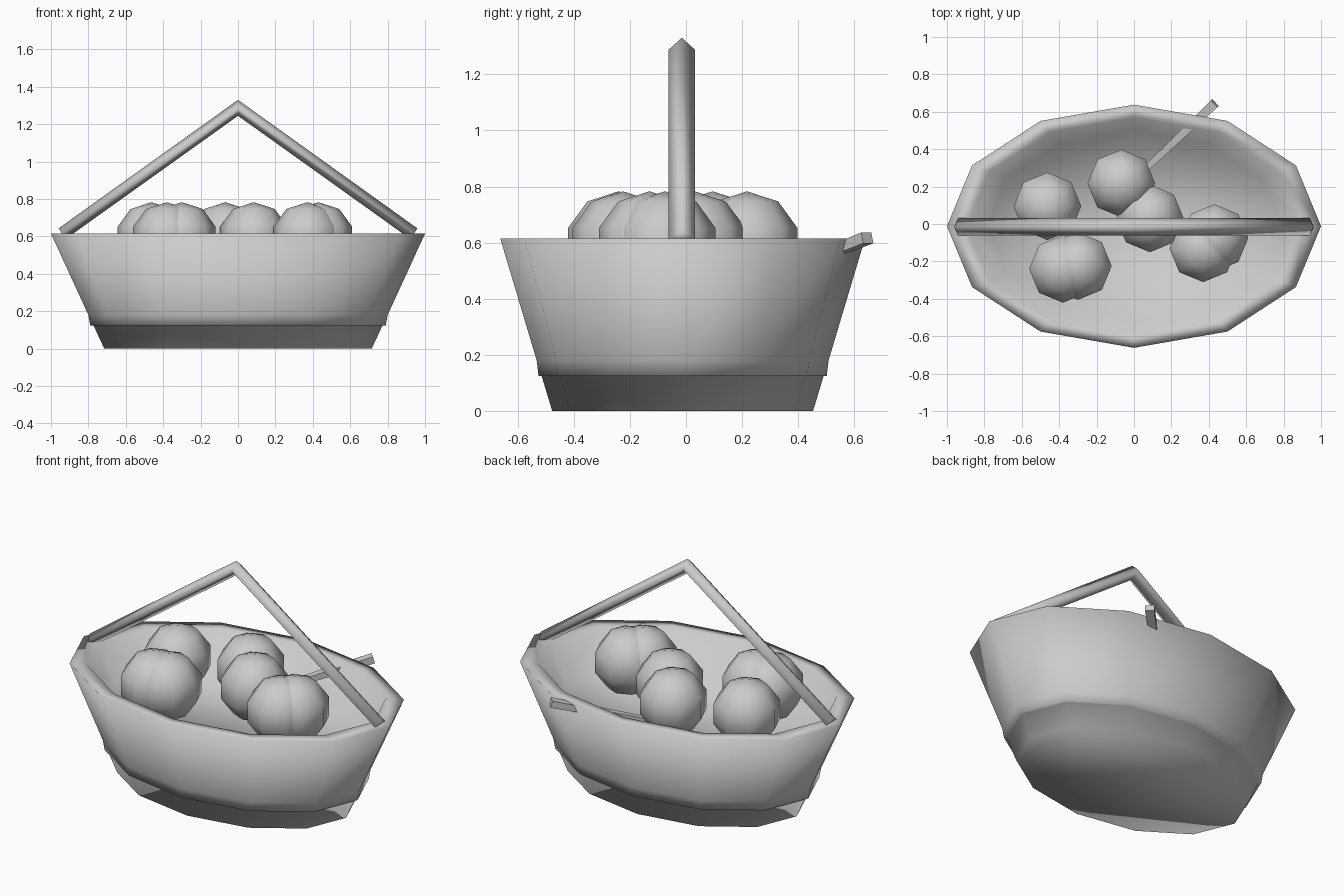
import bpy, bmesh, math
from mathutils import Vector

if "Cube" in bpy.data.objects:
    bpy.data.objects.remove(bpy.data.objects["Cube"])

CY = -0.012   # depth centre of the basket

grey = bpy.data.materials.new("plain grey")
grey.diffuse_color = (0.6, 0.6, 0.6, 1)
grey.use_nodes = True
grey.node_tree.nodes["Principled BSDF"].inputs["Base Color"].default_value = grey.diffuse_color


def finish(name, bm):
    bmesh.ops.recalc_face_normals(bm, faces=bm.faces[:])
    for f in bm.faces:
        f.smooth = True
    me = bpy.data.meshes.new(name)
    bm.to_mesh(me)
    bm.free()
    me.materials.append(grey)
    ob = bpy.data.objects.new(name, me)
    bpy.context.collection.objects.link(ob)
    return ob


def loft(name, rings):
    """Join equal-sided rings of points and cap both ends."""
    bm = bmesh.new()
    loops = [[bm.verts.new(p) for p in ring] for ring in rings]
    n = len(loops[0])
    for a, b in zip(loops, loops[1:]):
        for i in range(n):
            j = (i + 1) % n
            bm.faces.new((a[i], a[j], b[j], b[i]))
    bm.faces.new(loops[0])
    bm.faces.new(loops[-1])
    return finish(name, bm)


def diamond(centre, side, up):
    c = Vector(centre)
    return [c + up, c + side, c - up, c - side]


# Basket: twelve-sided oval shell with a low band, thick rim and raised floor
profile = [(0.715, 0), (0.773, 0.125), (0.79, 0.125), (0.80, 0.18),
           (1.0, 0.615), (0.895, 0.615), (0.785, 0.40)]
angles = [math.radians(30 * i) for i in range(12)]
loft("basket", [[(r * math.cos(a), CY + 0.65 * r * math.sin(a), z) for a in angles]
                for r, z in profile])

# Handle: diamond-section bar bent once at the top
s = Vector((0, 0.047, 0))
lean = math.atan2(0.6725, 0.94)
tilt = Vector((math.sin(lean), 0, math.cos(lean))) * 0.034
loft("handle", [diamond((-0.94, -0.015, 0.615), s, Vector((-tilt.x, 0, tilt.z))),
                diamond((0, -0.015, 1.2875), s, Vector((0, 0, 0.0425))),
                diamond((0.94, -0.015, 0.615), s, tilt)])

# Round fruits: low-poly spheres resting on the basket floor
for i, (x, y) in enumerate([(-0.463, 0.095), (-0.068, 0.217), (0.085, 0.03),
                            (0.43, -0.075), (0.37, -0.13),
                            (-0.38, -0.24), (-0.30, -0.225)]):
    bm = bmesh.new()
    bmesh.ops.create_uvsphere(bm, u_segments=8, v_segments=5, radius=0.19)
    bmesh.ops.translate(bm, verts=bm.verts[:], vec=(x, y, 0.593))
    finish("fruit_%d" % (i + 1), bm)

# Utensil shaft: tapered square bar poking out through the back wall
start, end = Vector((0.0, 0.235, 0.455)), Vector((0.432, 0.646, 0.617))
d = (end - start).normalized()
side = d.cross(Vector((0, 0, 1))).normalized()
up = side.cross(d)


def square(c, w, h):
    return [c + side * w * a + up * h * b for a, b in ((1, 1), (-1, 1), (-1, -1), (1, -1))]


shaft = loft("utensil_shaft", [square(start, 0.015, 0.015), square(end, 0.025, 0.02)])
for p in shaft.data.polygons:
    p.use_smooth = False
